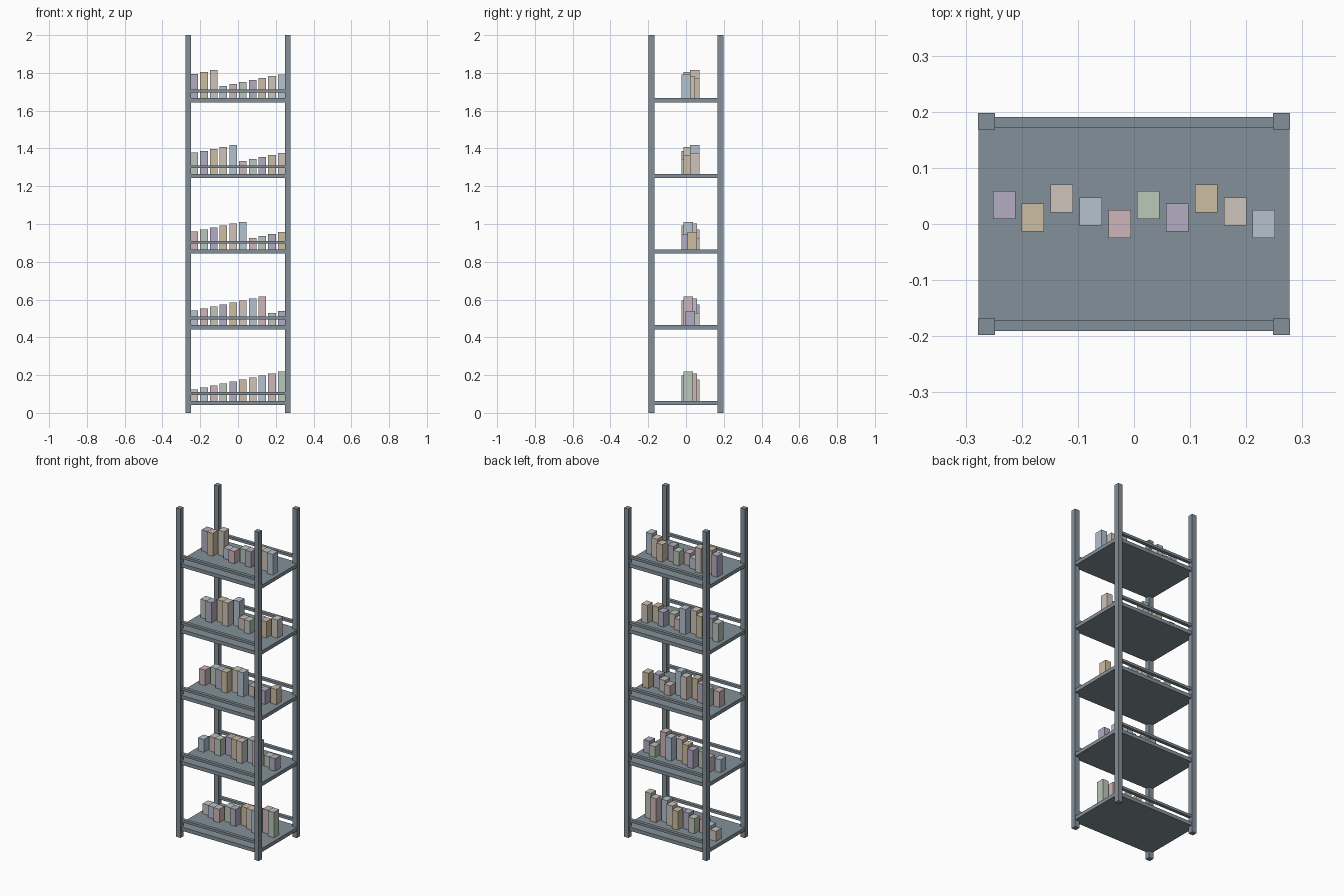
import bpy

if "Cube" in bpy.data.objects:
    bpy.data.objects.remove(bpy.data.objects["Cube"])


def material(name, rgb):
    m = bpy.data.materials.new(name)
    m.diffuse_color = (*rgb, 1)
    m.use_nodes = True
    m.node_tree.nodes["Principled BSDF"].inputs["Base Color"].default_value = m.diffuse_color
    return m


def box(name, centre, size, mat):
    x, y, z = (s / 2 for s in size)
    verts = [(a, b, c) for a in (-x, x) for b in (-y, y) for c in (-z, z)]
    faces = [(0, 1, 3, 2), (4, 6, 7, 5), (0, 4, 5, 1),
             (2, 3, 7, 6), (0, 2, 6, 4), (1, 5, 7, 3)]
    mesh = bpy.data.meshes.new(name)
    mesh.from_pydata(verts, [], faces)
    mesh.materials.append(mat)
    ob = bpy.data.objects.new(name, mesh)
    ob.location = centre
    bpy.context.collection.objects.link(ob)
    return ob


steel = material("steel", (0.23, 0.28, 0.32))
box_mats = [material("box_" + n, c) for n, c in (
    ("blue", (0.46, 0.54, 0.63)), ("pink", (0.62, 0.47, 0.49)),
    ("green", (0.50, 0.57, 0.48)), ("purple", (0.45, 0.42, 0.55)),
    ("tan", (0.61, 0.51, 0.37)), ("beige", (0.62, 0.56, 0.50)))]

# corner posts
for sx in (-1, 1):
    for sy in (-1, 1):
        box("corner_post", (sx * 0.263, sy * 0.183, 1.0), (0.03, 0.03, 2.0), steel)

for s in range(5):
    z = 0.053 + 0.4005 * s
    top = z + 0.011
    # shelf board
    box("shelf", (0, 0, z), (0.554, 0.382, 0.022), steel)
    # front and back retaining rails
    for sy in (-1, 1):
        box("rail", (0, sy * 0.181, z + 0.049), (0.51, 0.02, 0.015), steel)
    # row of stored boxes, staggered in depth, with stepped heights
    for i in range(10):
        h = 0.061 + 0.0104 * ((i + 1.63 * s) % 9.2)
        y = 0.0113 * ((3 * i + s + 4) % 5)
        box("stored_box", (-0.2315 + 0.05145 * i, y, top + h / 2),
            (0.04, 0.05, h), box_mats[(i + s + 5) % 6])
